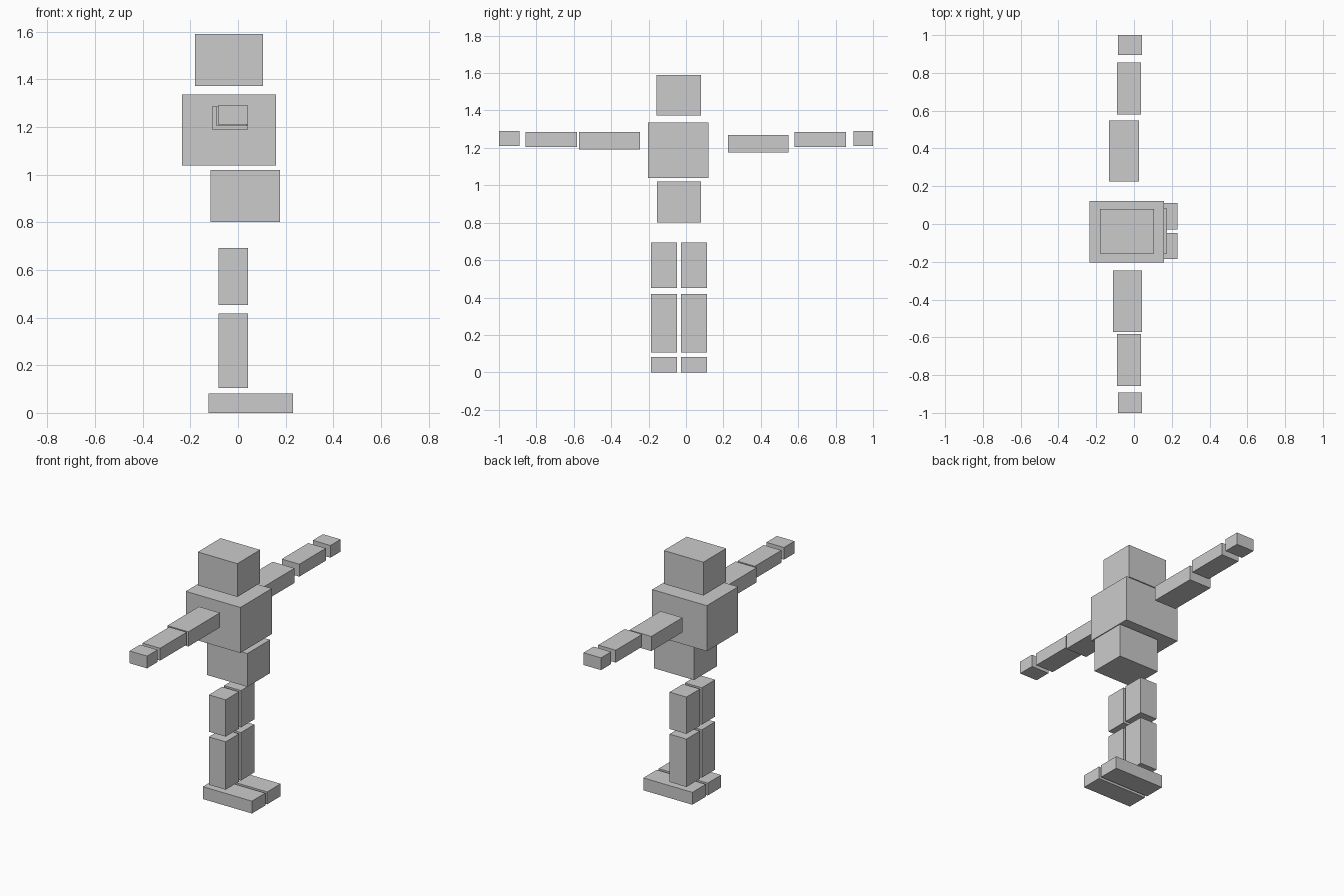
import bpy
from mathutils import Vector

if "Cube" in bpy.data.objects:
    bpy.data.objects.remove(bpy.data.objects["Cube"])


def block(name, x, y, z):
    """Box spanning the given (min, max) range on each axis."""
    bpy.ops.mesh.primitive_cube_add(size=1)
    ob = bpy.context.object
    ob.name = ob.data.name = name
    size = Vector((x[1] - x[0], y[1] - y[0], z[1] - z[0]))
    centre = Vector((sum(x), sum(y), sum(z))) / 2
    for v in ob.data.vertices:
        v.co = v.co * size
    ob.location = centre
    return ob


# Head and body
block("head", (-0.181, 0.105), (-0.157, 0.079), (1.372, 1.59))
block("chest", (-0.235, 0.16), (-0.204, 0.121), (1.038, 1.336))
block("hips", (-0.115, 0.176), (-0.155, 0.081), (0.802, 1.02))

# Legs: the same stack of blocks on both sides
for side, y in (("right", (-0.186, -0.048)), ("left", (-0.028, 0.111))):
    block(side + "_thigh", (-0.081, 0.041), y, (0.452, 0.693))
    block(side + "_shin", (-0.081, 0.041), y, (0.105, 0.418))
    block(side + "_foot", (-0.124, 0.231), y, (0.0, 0.081))

# Upper arms: slightly different on each side
block("right_upper_arm", (-0.11, 0.042), (-0.573, -0.247), (1.19, 1.286))
block("left_upper_arm", (-0.132, 0.026), (0.225, 0.547), (1.174, 1.27))

# Forearms and hands
for side, fore, hand in (("right", (-0.858, -0.583), (-1.0, -0.891)),
                         ("left", (0.581, 0.855), (0.895, 1.0))):
    block(side + "_forearm", (-0.09, 0.037), fore, (1.205, 1.286))
    block(side + "_hand", (-0.085, 0.042), hand, (1.21, 1.29))
